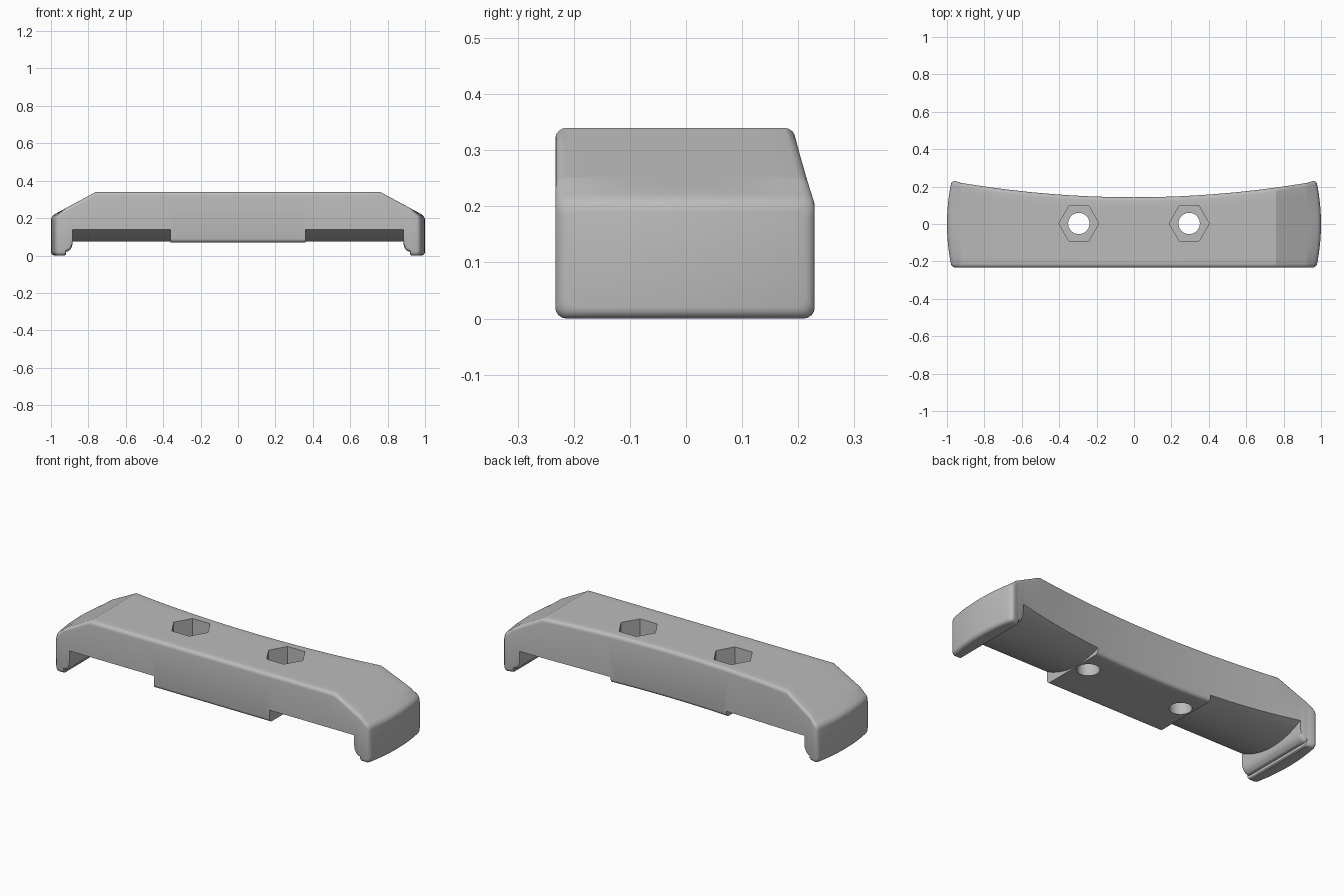
import bpy, bmesh
from math import sin, cos, pi

cube = bpy.data.objects.get("Cube")
if cube:
    bpy.data.objects.remove(cube)

grey = bpy.data.materials.new("plain grey")
grey.use_nodes = True
colour = (0.5, 0.5, 0.5, 1)
grey.diffuse_color = colour
grey.node_tree.nodes["Principled BSDF"].inputs["Base Color"].default_value = colour

FRONT, ROUND, SLOPE_X = -0.233, 0.02, 0.76


def make_object(name, bm):
    bmesh.ops.recalc_face_normals(bm, faces=bm.faces)
    mesh = bpy.data.meshes.new(name)
    bm.to_mesh(mesh)
    bm.free()
    mesh.materials.append(grey)
    obj = bpy.data.objects.new(name, mesh)
    bpy.context.collection.objects.link(obj)
    return obj


def top_height(x):
    return 0.34 - max(0, abs(x) - SLOPE_X) * 0.54


def back_edge(x):
    return 0.143 + 0.09 * x * x


def section(x, bottom, inset):
    """Rounded cross-section: upper row front to back, then lower row back to front."""
    front, back = FRONT + inset, back_edge(x) - inset
    top, bottom = top_height(x) - inset, bottom + inset
    r, steps = ROUND, 4
    arc = [(r - r * cos(i * pi / 2 / steps), r - r * sin(i * pi / 2 / steps))
           for i in range(steps + 1)]
    row = [(front + a, b) for a, b in arc]
    row += [(front + r + (back - front - 2 * r) * i / 10, 0) for i in range(1, 10)]
    row += [(back - a, b) for a, b in reversed(arc)]
    ring = [(y, top - d) for y, d in row] + [(y, bottom + d) for y, d in reversed(row)]
    # The end faces bulge outwards in plan
    bulge = max(0, min(1, (abs(x) - 0.925) / 0.05)) * 0.025
    sign = 1 if x > 0 else -1
    return [(x - sign * bulge * (y / FRONT) ** 2, y, z) for y, z in ring]


# Stations along the clamp: position, underside height, inset at the rounded ends
half = [(SLOPE_X * i / 14, 0.07, 0) for i in range(15)]
half += [(0.82, 0.07, 0), (0.885, 0.07, 0)]
half += [(0.92 - 0.035 * cos(a * pi / 8), 0.065 - 0.045 * sin(a * pi / 8), 0)
         for a in range(5)]
half += [(0.921, 0.005, 0), (0.926, 0, 0), (0.95, 0, 0)]
half += [(1 - ROUND + ROUND * sin(a * pi / 8), 0, ROUND * (1 - cos(a * pi / 8)))
         for a in range(5)]
stations = [(-x, b, i) for x, b, i in reversed(half[1:])] + half

bm = bmesh.new()
rings = [[bm.verts.new(p) for p in section(*s)] for s in stations]
count = len(rings[0])
for a, b in zip(rings, rings[1:]):
    for i in range(count):
        j = (i + 1) % count
        bm.faces.new((a[i], a[j], b[j], b[i]))
for ring in (rings[0], rings[-1]):
    for i in range(count // 2 - 1):
        bm.faces.new((ring[i], ring[i + 1], ring[count - 2 - i], ring[count - 1 - i]))
body = make_object("clamp_body", bm)


def cut(name, outline, extrusion):
    """Subtract a prism from the body."""
    bm = bmesh.new()
    face = bm.faces.new([bm.verts.new(p) for p in outline])
    result = bmesh.ops.extrude_face_region(bm, geom=[face])
    moved = [v for v in result["geom"] if isinstance(v, bmesh.types.BMVert)]
    bmesh.ops.translate(bm, verts=moved, vec=extrusion)
    cutter = make_object(name, bm)
    cutter.hide_render = True
    mod = body.modifiers.new(name, "BOOLEAN")
    mod.operation, mod.solver, mod.object = "DIFFERENCE", "EXACT", cutter
    bpy.context.view_layer.objects.active = body
    bpy.ops.object.modifier_apply(modifier=name)
    bpy.data.objects.remove(cutter)


def circle(x, radius, sides, z):
    return [(x + radius * cos(2 * pi * i / sides), 0.003 + radius * sin(2 * pi * i / sides), z)
            for i in range(sides)]


for side in (-1, 1):
    # Convex underside either side of the centre pad
    ys = [-0.27 + 0.54 * i / 24 for i in range(25)]
    x = 0.36 * side
    arch = [(x, y, 0.074 + 0.065 * (y / FRONT) ** 2) for y in ys]
    cut("underside_relief", arch + [(x, 0.27, 0.03), (x, -0.27, 0.03)], (0.525 * side, 0, 0))
    # Nut pocket and bolt hole
    cut("nut_pocket", circle(0.295 * side, 0.107, 6, 0.19), (0, 0, 0.3))
    cut("bolt_hole", circle(0.295 * side, 0.057, 32, -0.1), (0, 0, 0.6))

bpy.ops.object.select_all(action="DESELECT")
body.select_set(True)
bpy.context.view_layer.objects.active = body
bpy.ops.object.shade_smooth_by_angle(angle=0.45)
